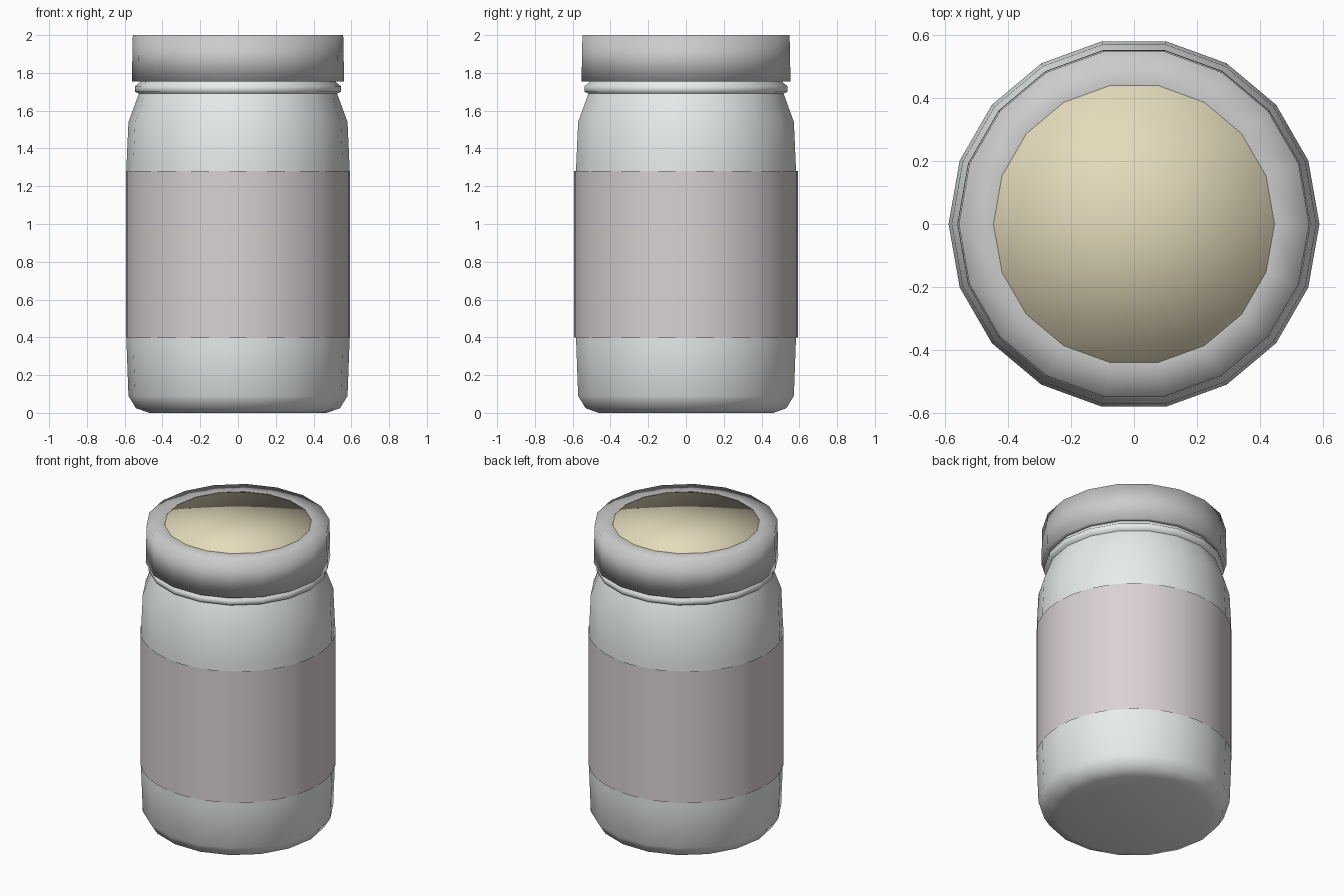
import bpy
import bmesh
from math import cos, sin, tau

if "Cube" in bpy.data.objects:
    bpy.data.objects.remove(bpy.data.objects["Cube"])


def material(name, rgb):
    mat = bpy.data.materials.new(name)
    mat.diffuse_color = (*rgb, 1)
    mat.use_nodes = True
    mat.node_tree.nodes["Principled BSDF"].inputs["Base Color"].default_value = mat.diffuse_color
    return mat


def lathe(name, profile, sides, mat, angle=None):
    """Revolve (radius, z) points, listed so the normals face outward when
    going up; radius 0 makes a pole."""
    bm = bmesh.new()
    rings = []
    for r, z in profile:
        if r == 0:
            rings.append([bm.verts.new((0, 0, z))] * sides)
        else:
            rings.append([bm.verts.new((r * cos(tau * i / sides), r * sin(tau * i / sides), z))
                          for i in range(sides)])
    for low, high in zip(rings, rings[1:]):
        for i in range(sides):
            j = (i + 1) % sides
            quad = list(dict.fromkeys((low[i], low[j], high[j], high[i])))
            bm.faces.new(quad).smooth = True
    mesh = bpy.data.meshes.new(name)
    bm.to_mesh(mesh)
    bm.free()
    mesh.materials.append(mat)
    obj = bpy.data.objects.new(name, mesh)
    bpy.context.collection.objects.link(obj)
    if angle is not None:
        mesh.set_sharp_from_angle(angle=angle)
    return obj


glass = material("pale_glass", (0.80, 0.84, 0.83))
metal = material("grey_metal", (0.62, 0.62, 0.62))
gold = material("pale_gold", (0.78, 0.71, 0.50))
paper = material("pale_pink_paper", (0.70, 0.64, 0.65))

# Glass jar: rounded base, straight wall, shoulder, neck bead and hidden neck
lathe("jar_body", [(0, 0), (0.47, 0), (0.54, 0.025), (0.58, 0.09), (0.59, 0.36),
                   (0.59, 1.32), (0.58, 1.54), (0.525, 1.69)], 18, glass, 1.0)
lathe("neck_bead", [(0.515, 1.685), (0.545, 1.70), (0.545, 1.73), (0.52, 1.75),
                    (0.51, 1.90)], 18, glass)

# Screw band with an open centre
lathe("screw_band", [(0.53, 1.755), (0.562, 1.755), (0.557, 2.0), (0.447, 2.0)], 18, metal)

# Lid disc filling the band, with a short hidden skirt
lathe("lid_disc", [(0.447, 1.97), (0.447, 1.999), (0, 1.999)], 18, gold)

# Paper label wrapped around the jar
lathe("label", [(0.593, 0.40), (0.593, 1.28)], 36, paper)
